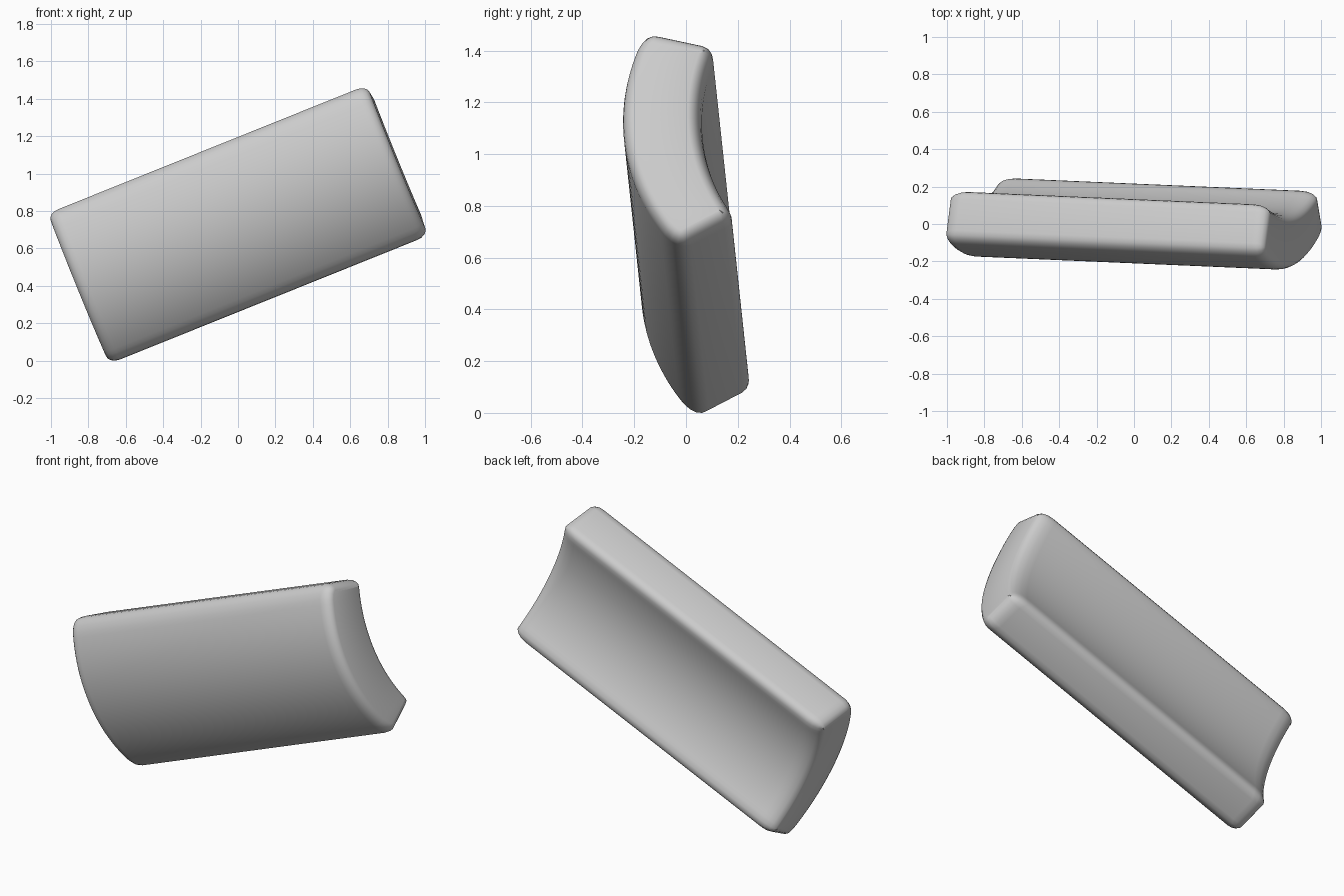
import bpy, bmesh, math
from mathutils import Vector

cube = bpy.data.objects.get("Cube")
if cube:
    bpy.data.objects.remove(cube)


def arc(a, b, c, steps):
    """Points on the circle through a, b and c, running from a to c."""
    (ax, ay), (bx, by), (cx, cy) = a, b, c
    d = 2 * (ax * (by - cy) + bx * (cy - ay) + cx * (ay - by))
    sa, sb, sc = ax * ax + ay * ay, bx * bx + by * by, cx * cx + cy * cy
    ox = (sa * (by - cy) + sb * (cy - ay) + sc * (ay - by)) / d
    oy = (sa * (cx - bx) + sb * (ax - cx) + sc * (bx - ax)) / d
    r = math.hypot(ax - ox, ay - oy)
    # both arcs bulge towards -u, so angles are measured from that side
    t0 = math.atan2(ay - oy, ox - ax)
    t1 = math.atan2(cy - oy, ox - cx)
    angles = [t0 + (t1 - t0) * i / steps for i in range(steps + 1)]
    return [Vector((ox - r * math.cos(t), oy + r * math.sin(t))) for t in angles]


def rounded(start, corner, end, steps=4):
    """Points strictly between start and end on a curve pulled to the corner."""
    ts = [i / steps for i in range(1, steps)]
    return [start * (1 - t) ** 2 + corner * 2 * t * (1 - t) + end * t * t for t in ts]


def edge_between(curve_a, curve_b, size):
    """Straight edge joining two trimmed arcs, with both corners rounded."""
    a, b = curve_a[-1], curve_b[0]
    step = (b - a).normalized() * size
    from_a = [p for p in curve_a if (p - a).length > size][-1]
    to_b = [p for p in curve_b if (p - b).length > size][0]
    return ([*rounded(from_a, a, a + step), a + step, b - step]
            + rounded(b - step, b, to_b))


def trimmed(curve, size):
    return [p for p in curve
            if min((p - curve[0]).length, (p - curve[-1]).length) > size]


# Cross-section (depth, height): convex front arc and flatter concave back arc
STEPS = 36
CORNER = 0.055
front = arc((-0.15, 0.442), (-0.237, 0.04), (-0.025, -0.457), STEPS)
back = arc((0.202, -0.335), (0.066, 0.05), (0.125, 0.375), STEPS)
top_edge = edge_between(back, front, CORNER)
half = len(top_edge) // 2
profile = (top_edge[half:] + trimmed(front, CORNER)
           + edge_between(front, back, CORNER)
           + trimmed(back, CORNER) + top_edge[:half])
n = len(profile)
inward = []
for i in range(n):
    d = (profile[(i + 1) % n] - profile[i - 1]).normalized()
    inward.append(Vector((-d.y, d.x)))

# Tilted frame of the slab
axis = Vector((0.928, -0.04, 0.373)).normalized()
depth = (Vector((0, 1, 0)) - axis * axis.y).normalized()
up = axis.cross(depth)
HALF = 0.92

bm = bmesh.new()


def section(side, t):
    """Ring of the rounded end rim, which is wider along the back."""
    ring = []
    for p, q in zip(profile, inward):
        back_side = max(0, -q.x)
        x = HALF - (0.06 + 0.04 * back_side) * (1 - math.sin(t))
        s = p + q * (0.042 + 0.008 * back_side) * (1 - math.cos(t))
        ring.append(bm.verts.new(axis * side * x + depth * s.x + up * s.y))
    return ring


# Skin the sections from end to end
turns = [math.radians(22.5 * i) for i in range(5)]
rings = [section(-1, t) for t in turns[::-1]] + [section(1, t) for t in turns]
for a, b in zip(rings, rings[1:]):
    for i in range(n):
        j = (i + 1) % n
        bm.faces.new((a[i], a[j], b[j], b[i]))

# Close each end with a ladder of faces from the front arc to the back arc
for ring in (rings[0], rings[-1]):
    for i in range((n - 1) // 2):
        corners = (ring[i], ring[i + 1], ring[n - 2 - i], ring[n - 1 - i])
        bm.faces.new(list(dict.fromkeys(corners)))
bmesh.ops.recalc_face_normals(bm, faces=bm.faces)

# Centre it and stand it on the ground
lo = Vector([min(v.co[k] for v in bm.verts) for k in range(3)])
hi = Vector([max(v.co[k] for v in bm.verts) for k in range(3)])
base = Vector(((lo.x + hi.x) / 2, (lo.y + hi.y) / 2, lo.z))
bmesh.ops.translate(bm, vec=-base, verts=bm.verts)

mesh = bpy.data.meshes.new("curved_slab")
bm.to_mesh(mesh)
bm.free()
slab = bpy.data.objects.new("curved_slab", mesh)
bpy.context.collection.objects.link(slab)

# Plain light grey
grey = bpy.data.materials.new("light_grey")
grey.use_nodes = True
colour = (0.6, 0.6, 0.6, 1)
grey.diffuse_color = colour
grey.node_tree.nodes["Principled BSDF"].inputs["Base Color"].default_value = colour
mesh.materials.append(grey)

bpy.ops.object.select_all(action='DESELECT')
slab.select_set(True)
bpy.context.view_layer.objects.active = slab
bpy.ops.object.shade_smooth_by_angle(angle=math.radians(40))
